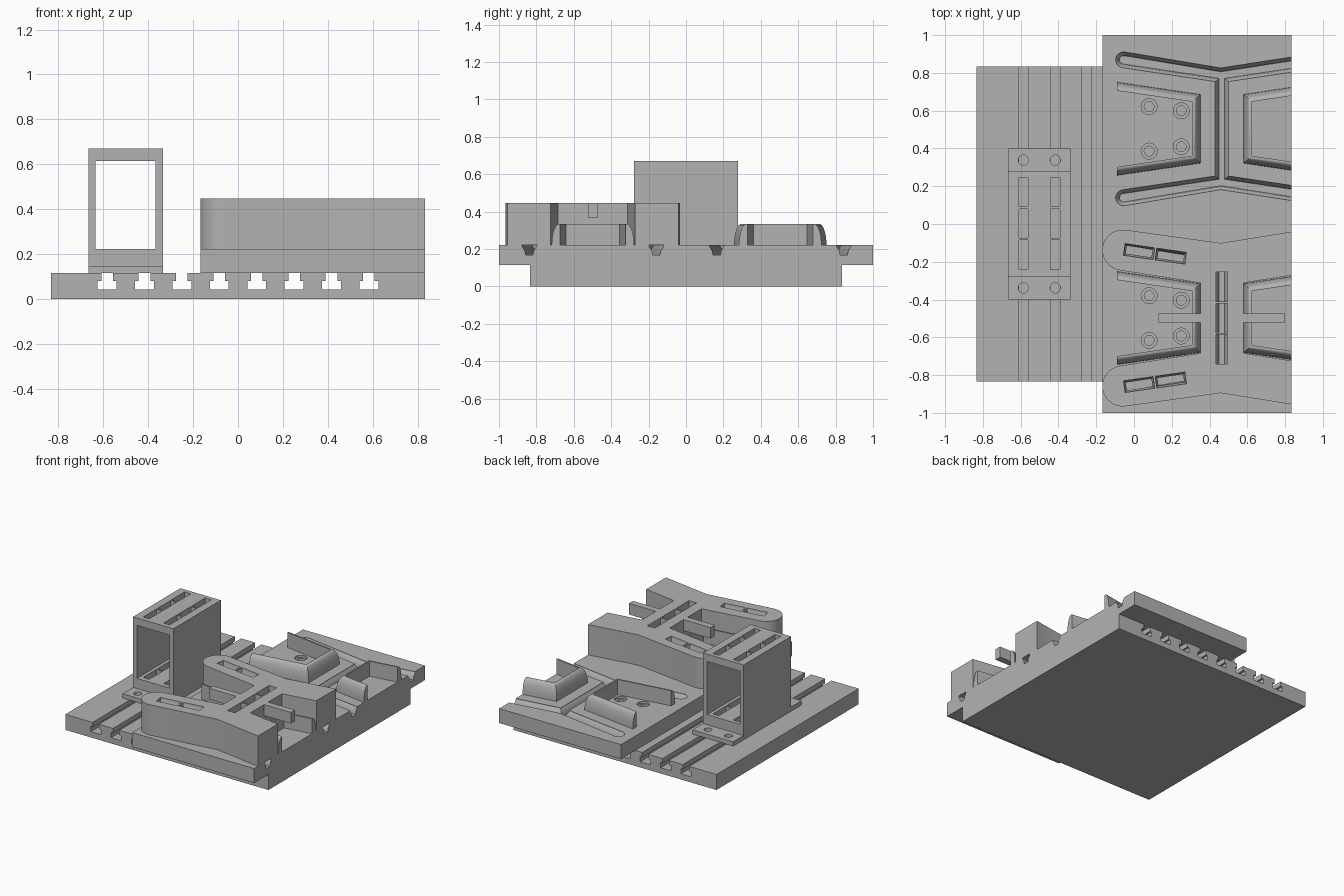
import bpy, bmesh, math
from mathutils import Vector

cube = bpy.data.objects.get("Cube")
if cube:
    bpy.data.objects.remove(cube)

steel = bpy.data.materials.new("machined grey")
steel.use_nodes = True
GREY = (0.45, 0.45, 0.45, 1)
steel.diffuse_color = GREY
steel.node_tree.nodes["Principled BSDF"].inputs["Base Color"].default_value = GREY

BASE_TOP, DIE_TOP, BLOCK_TOP = 0.115, 0.222, 0.447
FRONT, REAR = -0.498, 0.504        # centre lines of the two stations


def make(name, bm):
    bmesh.ops.recalc_face_normals(bm, faces=bm.faces)
    mesh = bpy.data.meshes.new(name)
    bm.to_mesh(mesh)
    bm.free()
    obj = bpy.data.objects.new(name, mesh)
    mesh.materials.append(steel)
    bpy.context.collection.objects.link(obj)
    return obj


def loft(bm, rings):
    """Closed solid through matching rings of 3D points."""
    rows = [[bm.verts.new(p) for p in ring] for ring in rings]
    n = len(rows[0])
    for a, b in zip(rows, rows[1:]):
        for i in range(n):
            j = (i + 1) % n
            bm.faces.new((a[i], a[j], b[j], b[i]))
    bm.faces.new(rows[0][::-1])
    bm.faces.new(rows[-1])


def box(bm, x0, x1, y0, y1, z0, z1):
    rect = [(x0, y0), (x1, y0), (x1, y1), (x0, y1)]
    loft(bm, [[(x, y, z) for x, y in rect] for z in (z0, z1)])


def cylinder(bm, x, y, r, z0, z1, n=24):
    ring = [(x + r * math.cos(math.tau * i / n), y + r * math.sin(math.tau * i / n)) for i in range(n)]
    loft(bm, [[(a, b, z) for a, b in ring] for z in (z0, z1)])


def inset(poly, d):
    """Mitred inward offset of a counter-clockwise outline."""
    out = []
    for i, p in enumerate(poly):
        p = Vector(p)
        e0 = (p - Vector(poly[i - 1])).normalized()
        e1 = (Vector(poly[(i + 1) % len(poly)]) - p).normalized()
        n0, n1 = Vector((-e0.y, e0.x)), Vector((-e1.y, e1.x))
        out.append(p + (n0 + n1) * d / (1 + n0.dot(n1)))
    return out


def pocket(bm, poly, levels):
    loft(bm, [[(p.x, p.y, z) for p in inset(poly, d)] for d, z in levels])


def cut(obj, bm):
    cutter = make("cutter", bm)
    cutter.hide_render = True
    mod = obj.modifiers.new("cut", 'BOOLEAN')
    mod.operation, mod.solver, mod.object = 'DIFFERENCE', 'EXACT', cutter
    mod.use_self = True
    bpy.context.view_layer.objects.active = obj
    bpy.ops.object.modifier_apply(modifier=mod.name)
    bpy.data.objects.remove(cutter)


def smooth(obj):
    bpy.ops.object.select_all(action='DESELECT')
    obj.select_set(True)
    bpy.context.view_layer.objects.active = obj
    bpy.ops.object.shade_smooth_by_angle(angle=math.radians(30))


def h_outline(cy, right, valley, end, radius, left):
    """Two bent arms with round left ends, joined by a web."""
    arc = [(end[0] + radius * math.cos(math.radians(82 + 15 * i)),
            end[1] + radius * math.sin(math.radians(82 + 15 * i))) for i in range(13)]
    half = right + [valley] + arc + [left]
    full = half + [(x, -y) for x, y in reversed(half)]
    return [(x, y + cy) for x, y in full]


# T-slotted bed
bm = bmesh.new()
box(bm, -0.833, 0.833, -0.833, 0.833, 0, BASE_TOP)
bed = make("slotted_bed", bm)
for i in range(8):
    x = (i - 3.5) / 6
    bm = bmesh.new()
    tee = [(-0.042, 0.042), (0.042, 0.042), (0.042, 0.08), (0.026, 0.08),
           (0.026, 0.2), (-0.026, 0.2), (-0.026, 0.08), (-0.042, 0.08)]
    loft(bm, [[(x + px, y, z) for px, z in tee] for y in (-1, 1)])
    cut(bed, bm)

# Lower die plate with forming channels and counterbored holes
bm = bmesh.new()
box(bm, -0.167, 0.833, -1, 1, BASE_TOP, DIE_TOP)
plate = make("lower_die_plate", bm)
for cy in (FRONT, REAR):
    channel = h_outline(cy, [(0.5, 0.25), (0.9, 0.31), (0.9, 0.39)], (0.46, 0.322),
                        (-0.055, 0.365), 0.042, (0.43, 0.25))
    bm = bmesh.new()
    pocket(bm, channel, [(0, 0.26), (0, DIE_TOP - 0.006), (0.008, 0.203), (0.016, 0.19), (0.02, 0.167)])
    cut(plate, bm)
    bm = bmesh.new()
    for x, d in ((0.08, 0.118), (0.25, 0.095)):
        for s in (-1, 1):
            cylinder(bm, x, cy + s * d, 0.042, DIE_TOP - 0.015, 0.26)
            cylinder(bm, x, cy + s * d, 0.026, 0.14, 0.25)
    cut(plate, bm)
smooth(plate)

# U-shaped rounded forming ridges on both sides of each web
profile = [(0.038 * (1 - math.cos(math.radians(a))), 0.112 * math.sin(math.radians(a)))
           for a in range(0, 91, 10)] + [(0.045, 0.112), (0.045, 0)]
for label, cy in (("front", FRONT), ("rear", REAR)):
    for side, end_x, corner, sign, end_d in (("right", -0.09, 0.352, -1, 0.247), ("left", 0.833, 0.58, 1, 0.22)):
        path = lambda o: [(end_x, end_d - 1.011 * o), (corner + sign * o, 0.182 - 0.863 * o),
                          (corner + sign * o, -0.182 + 0.863 * o), (end_x, -end_d + 1.011 * o)]
        rings = [[(*path(o)[k], DIE_TOP + h) for o, h in profile] for k in range(4)]
        bm = bmesh.new()
        loft(bm, [[(x, y + cy, z) for x, y, z in ring] for ring in rings])
        smooth(make(f"{label}_{side}_ridge", bm))

# Upper die over the front station
outline = h_outline(FRONT, [(0.58, 0.186), (0.833, 0.226), (0.833, 0.457)], (0.46, 0.397),
                    (-0.06, 0.36), 0.108, (0.352, 0.186))
bm = bmesh.new()
pocket(bm, outline, [(0, DIE_TOP), (0, BLOCK_TOP)])
upper = make("upper_die", bm)


def slot(bm, x, y, length, width, slope, top, bottom):
    u = Vector((1, slope)).normalized() * length / 2
    v = Vector((-slope, 1)).normalized() * width / 2
    c = Vector((x, y))
    pocket(bm, [c - u - v, c + u - v, c + u + v, c - u + v],
           [(0, top + 0.02), (0, top - 0.012), (0.01, top - 0.03), (0.01, bottom)])


# Insert windows through arms and web
bm = bmesh.new()
for s in (-1, 1):
    for x, d in ((0.027, 0.352), (0.195, 0.328)):
        slot(bm, x, FRONT + s * d, 0.158, 0.062, -0.144 * s, BLOCK_TOP, 0.1)
for k in (-1, 0, 1):
    box(bm, 0.433, 0.495, FRONT + k * 0.166 - 0.078, FRONT + k * 0.166 + 0.078, 0.1, 0.5)
cut(upper, bm)
smooth(upper)

# Lifting bars on the web
for name, x0, x1 in (("right_lift_bar", 0.13, 0.36), ("left_lift_bar", 0.57, 0.8)):
    bm = bmesh.new()
    box(bm, x0, x1, FRONT - 0.024, FRONT + 0.024, 0.365, BLOCK_TOP)
    make(name, bm)

# Open box riser
bm = bmesh.new()
box(bm, -0.667, -0.335, -0.277, 0.277, BASE_TOP, 0.67)
riser = make("box_riser", bm)
bm = bmesh.new()
box(bm, -0.635, -0.368, -0.5, 0.5, DIE_TOP, 0.615)
cut(riser, bm)
bm = bmesh.new()
for x in (-0.585, -0.417):
    for y in (-0.163, 0.003, 0.169):
        box(bm, x - 0.025, x + 0.025, y - 0.077, y + 0.077, 0.05, 0.8)
cut(riser, bm)

# Bolted feet of the riser
for name, s in (("front_foot", -1), ("rear_foot", 1)):
    bm = bmesh.new()
    box(bm, -0.667, -0.335, min(s * 0.277, s * 0.4), max(s * 0.277, s * 0.4), BASE_TOP, 0.147)
    foot = make(name, bm)
    bm = bmesh.new()
    for x in (-0.585, -0.417):
        cylinder(bm, x, s * 0.338, 0.027, 0.05, 0.2)
    cut(foot, bm)
    smooth(foot)
